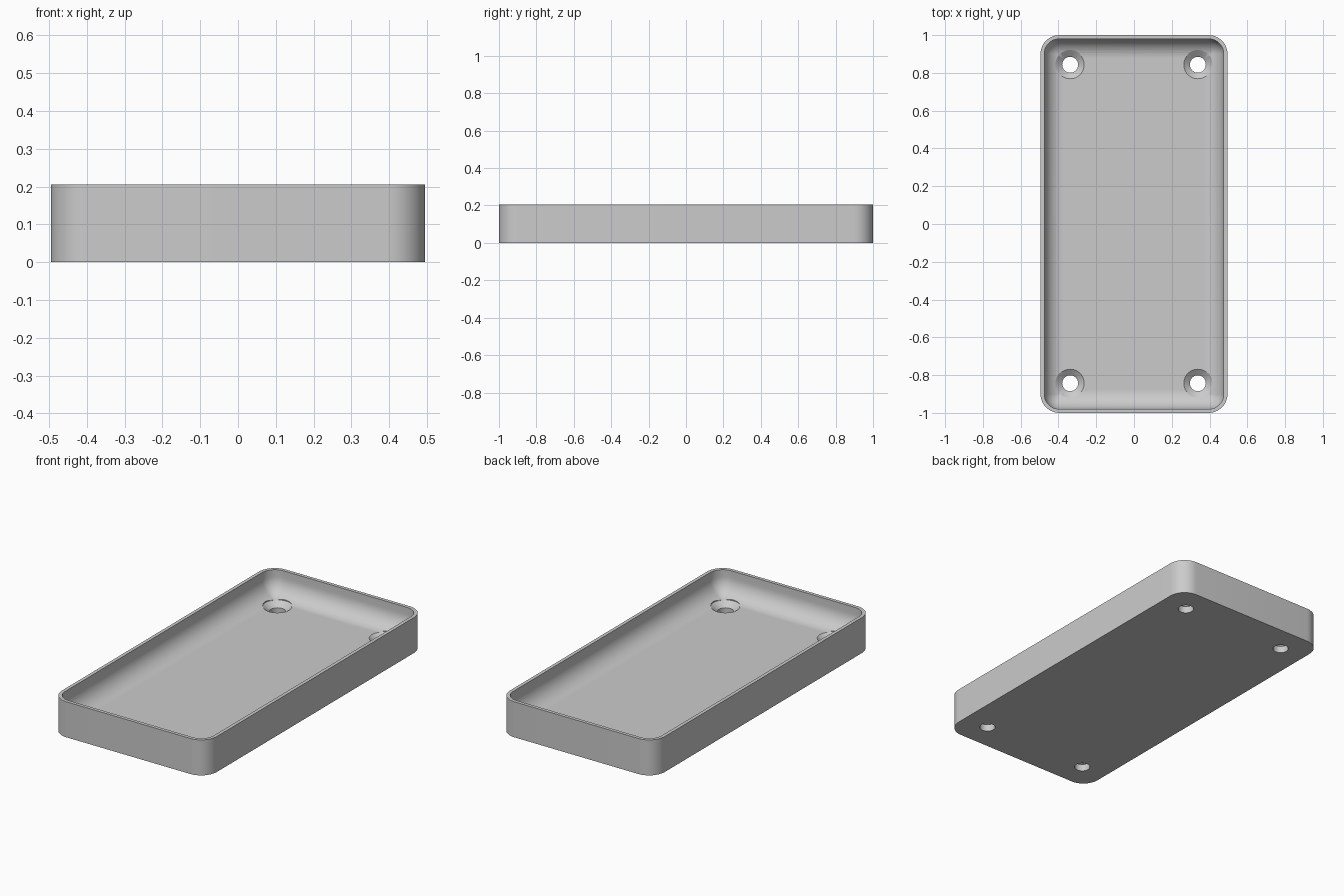
import bpy
import bmesh
from math import cos, sin, pi

HALF_X, HALF_Y, HEIGHT = 0.495, 1.0, 0.205
CORNER, WALL, FLOOR, FILLET = 0.1, 0.02, 0.065, 0.1
HOLE_X, HOLE_Y = 0.338, 0.843

cube = bpy.data.objects.get("Cube")
if cube:
    bpy.data.objects.remove(cube)

grey = bpy.data.materials.new("light grey")
grey.use_nodes = True
grey.diffuse_color = (0.6, 0.6, 0.6, 1)
grey.node_tree.nodes["Principled BSDF"].inputs["Base Color"].default_value = grey.diffuse_color


def rounded_loop(bm, inset, z, steps=12):
    """Ring of vertices on a rounded rectangle, inset from the outer wall."""
    radius = max(CORNER - inset, 0.004)
    cx, cy = HALF_X - inset - radius, HALF_Y - inset - radius
    ring = []
    for k, (sx, sy) in enumerate([(1, 1), (-1, 1), (-1, -1), (1, -1)]):
        for i in range(steps + 1):
            a = (k + i / steps) * pi / 2
            ring.append(bm.verts.new((sx * cx + radius * cos(a), sy * cy + radius * sin(a), z)))
    return ring


def circle_loop(bm, x, y, radius, z, steps=40):
    return [bm.verts.new((x + radius * cos(2 * pi * i / steps),
                          y + radius * sin(2 * pi * i / steps), z)) for i in range(steps)]


def loft(name, bm, rings):
    """Bridge successive rings, cap both ends and make an object."""
    for low, high in zip(rings, rings[1:]):
        for i in range(len(low)):
            j = (i + 1) % len(low)
            bm.faces.new((low[i], low[j], high[j], high[i]))
    bm.faces.new(rings[0][::-1])
    bm.faces.new(rings[-1])
    bmesh.ops.recalc_face_normals(bm, faces=bm.faces)
    mesh = bpy.data.meshes.new(name)
    bm.to_mesh(mesh)
    bm.free()
    mesh.materials.append(grey)
    obj = bpy.data.objects.new(name, mesh)
    bpy.context.collection.objects.link(obj)
    return obj


# Tray: outer wall, thin rim, inner wall and rounded floor edge
bm = bmesh.new()
rings = [rounded_loop(bm, 0, 0), rounded_loop(bm, 0, HEIGHT), rounded_loop(bm, WALL, HEIGHT)]
for i in range(13):
    a = i / 12 * pi / 2
    rings.append(rounded_loop(bm, WALL + FILLET * (1 - cos(a)), FLOOR + FILLET * (1 - sin(a))))
tray = loft("tray", bm, rings)

bpy.context.view_layer.objects.active = tray
tray.select_set(True)

# Countersunk screw holes: straight bore, cone, short clearance above
for sx in (-1, 1):
    for sy in (-1, 1):
        bm = bmesh.new()
        profile = [(0.042, -0.05), (0.042, 0.04), (0.078, 0.068), (0.078, 0.3)]
        cutter = loft("hole_cutter", bm,
                      [circle_loop(bm, sx * HOLE_X, sy * HOLE_Y, r, z) for r, z in profile])
        cutter.hide_render = True
        cut = tray.modifiers.new("screw hole", "BOOLEAN")
        cut.operation = "DIFFERENCE"
        cut.solver = "EXACT"
        cut.object = cutter
        bpy.ops.object.modifier_apply(modifier=cut.name)
        bpy.data.objects.remove(cutter)

bpy.ops.object.shade_smooth_by_angle(angle=pi / 6)
